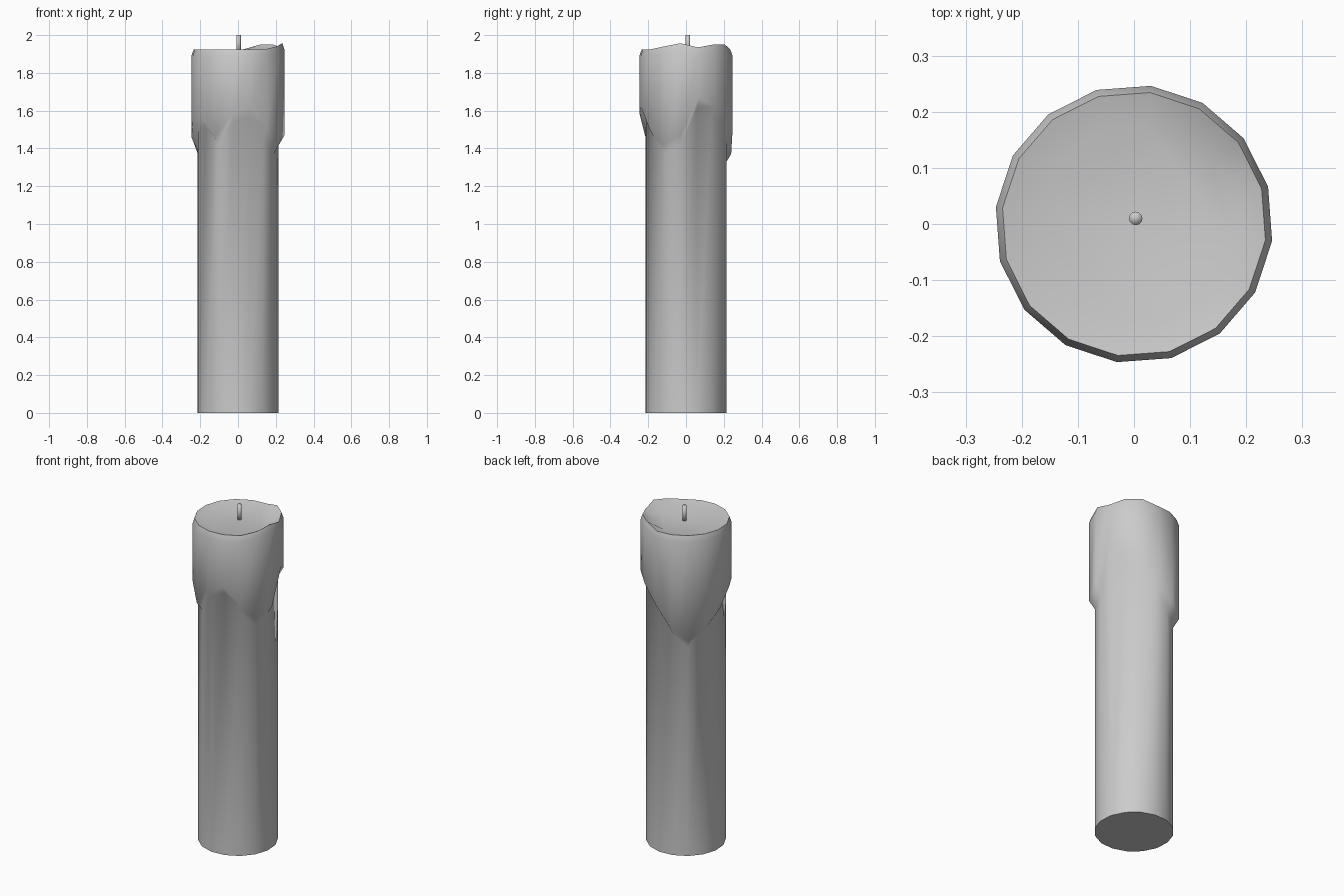
import bpy, bmesh, math

if "Cube" in bpy.data.objects:
    bpy.data.objects.remove(bpy.data.objects["Cube"])

SIDES = 16
START = math.radians(15.5)
# height of the melted wax's lower edge, counter-clockwise from the +x side
DRIP = [1.62, 1.57, 1.53, 1.44, 1.32, 1.25, 1.33, 1.41,
        1.50, 1.51, 1.415, 1.535, 1.57, 1.46, 1.37, 1.42]
# height of the upper rim at the same angles
RIM = [1.935, 1.95, 1.95, 1.925, 1.925, 1.925, 1.925, 1.925,
       1.925, 1.925, 1.925, 1.925, 1.925, 1.925, 1.94, 1.957]


def add_ring(bm, radius, heights):
    return [bm.verts.new((radius * math.cos(START + k * math.tau / SIDES),
                          radius * math.sin(START + k * math.tau / SIDES), z))
            for k, z in enumerate(heights)]


def loft(name, rings):
    bm = bmesh.new()
    loops = [add_ring(bm, r, h) for r, h in rings]
    for a, b in zip(loops, loops[1:]):
        for k in range(SIDES):
            n = (k + 1) % SIDES
            bm.faces.new((a[k], a[n], b[n], b[k]))
    bm.faces.new(loops[0][::-1])
    bm.faces.new(loops[-1])
    mesh = bpy.data.meshes.new(name)
    bm.to_mesh(mesh)
    bm.free()
    obj = bpy.data.objects.new(name, mesh)
    bpy.context.collection.objects.link(obj)
    return obj


def smooth(obj, angle):
    bpy.ops.object.select_all(action='DESELECT')
    obj.select_set(True)
    bpy.context.view_layer.objects.active = obj
    bpy.ops.object.shade_smooth_by_angle(angle=math.radians(angle))


# candle: straight shaft, dripping wax collar, soft rim and shallow pool
candle = loft("candle_wax", [
    (0.216, [0.0] * SIDES),
    (0.216, DRIP),
    (0.248, [z + 0.05 for z in DRIP]),
    (0.248, [z - 0.035 for z in RIM]),
    (0.236, RIM),
    (0.175, [1.912] * SIDES),
])
smooth(candle, 60)

# wick
bpy.ops.mesh.primitive_cylinder_add(vertices=12, radius=0.012, depth=0.10,
                                    location=(0.003, 0.01, 1.95))
wick = bpy.context.object
wick.name = "wick"
smooth(wick, 100)
